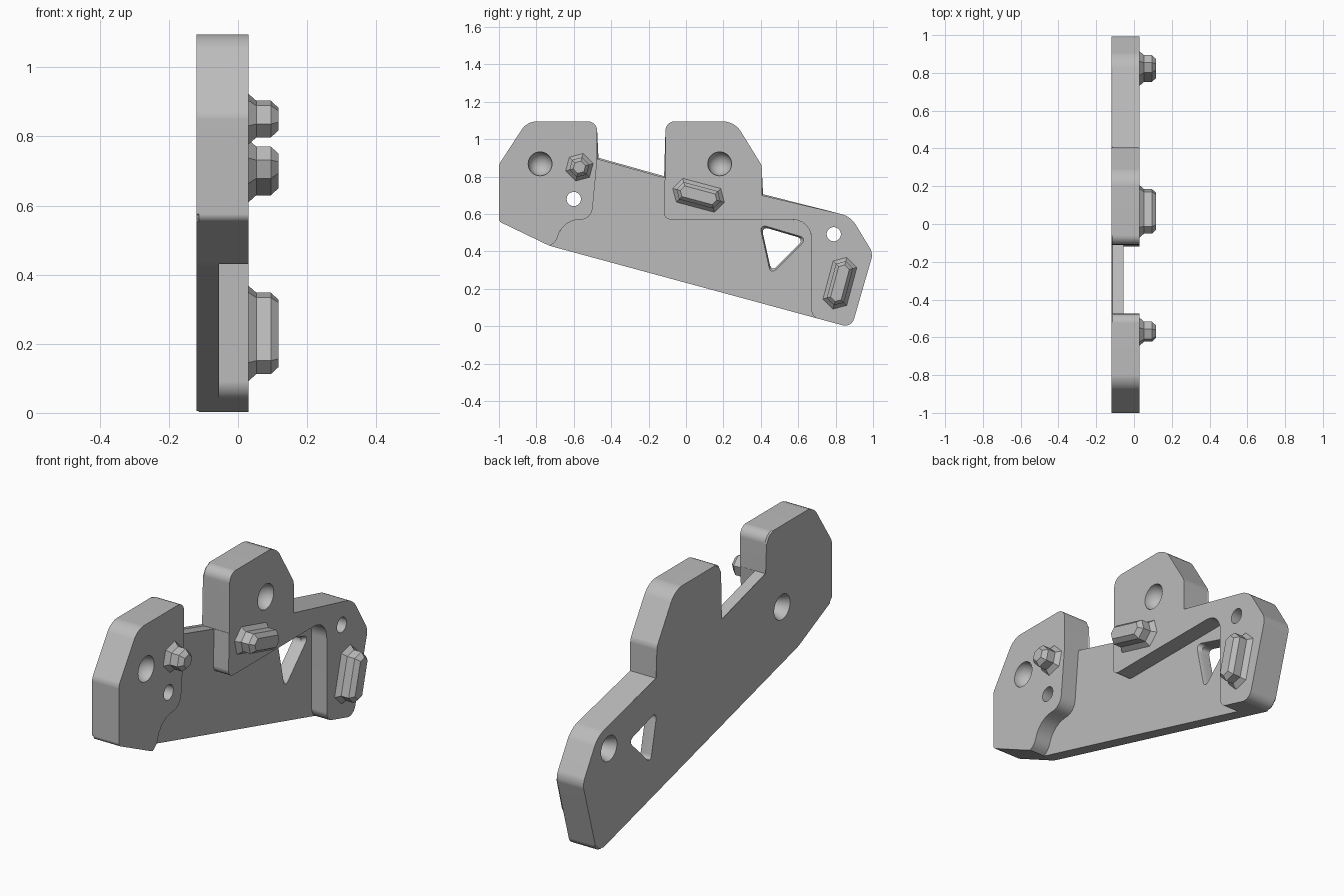
import bpy, bmesh
from math import pi, cos, sin, radians
from mathutils import Vector

if "Cube" in bpy.data.objects:
    bpy.data.objects.remove(bpy.data.objects["Cube"])

grey = bpy.data.materials.new("plain grey")
grey.use_nodes = True
grey.diffuse_color = (0.5, 0.5, 0.5, 1)
grey.node_tree.nodes["Principled BSDF"].inputs["Base Color"].default_value = (0.5, 0.5, 0.5, 1)

BACK, FLOOR, FACE = -0.12, -0.055, 0.03


def rounded(corners, steps=6):
    """Turn (y, z, radius) corners into an outline with arc-like corners."""
    pts = [Vector(c[:2]) for c in corners]
    out = []
    for i, (p, c) in enumerate(zip(pts, corners)):
        if c[2] == 0:
            out.append(p)
            continue
        a = (pts[i - 1] - p).normalized() * c[2] + p
        b = (pts[(i + 1) % len(pts)] - p).normalized() * c[2] + p
        for k in range(steps + 1):
            t = k / steps
            w = 2 * t * (1 - t) * 0.75
            n = (1 - t) ** 2 + t ** 2 + w
            out.append((a * (1 - t) ** 2 + p * w + b * t ** 2) / n)
    return out


def ring(y, z, r, sides=32, stretch=0, tilt=0):
    """Regular polygon, optionally pulled out lengthwise and tilted."""
    pts = []
    for k in range(sides):
        t = 2 * pi * k / sides
        c = cos(t)
        u = c * r + (stretch if c > 0 else -stretch)
        v = sin(t) * r
        pts.append(Vector((y + u * cos(tilt) - v * sin(tilt), z + u * sin(tilt) + v * cos(tilt))))
    return pts


def loft(name, sections, edge=0, segments=1):
    """Skin outlines at successive x positions; edge bevels the first cap."""
    bm = bmesh.new()
    rows = [[bm.verts.new((x, p.x, p.y)) for p in pts] for x, pts in sections]
    cap = bm.faces.new(rows[0])
    bm.faces.new(rows[-1])
    n = len(rows[0])
    for lo, hi in zip(rows, rows[1:]):
        for i in range(n):
            j = (i + 1) % n
            bm.faces.new((lo[i], lo[j], hi[j], hi[i]))
    if edge:
        bmesh.ops.bevel(bm, geom=list(cap.edges), offset=edge, segments=segments,
                        affect='EDGES', profile=0.5, clamp_overlap=True)
    bmesh.ops.recalc_face_normals(bm, faces=bm.faces[:])
    return finish(name, bm)


def finish(name, bm):
    mesh = bpy.data.meshes.new(name)
    bm.to_mesh(mesh)
    bm.free()
    mesh.materials.append(grey)
    ob = bpy.data.objects.new(name, mesh)
    bpy.context.collection.objects.link(ob)
    return ob


# Plate silhouette with two raised lugs and a sloping underside
plate = loft("bracket_plate", [(x, rounded([
    (-1, 0.56, 0.015), (-1, 0.865, 0.015), (-0.85, 1.095, 0.05), (-0.475, 1.095, 0.05),
    (-0.475, 0.895, 0), (-0.11, 0.793, 0), (-0.11, 1.095, 0.05), (0.26, 1.095, 0.06),
    (0.405, 0.86, 0.015), (0.405, 0.7, 0), (0.88, 0.588, 0.05), (1, 0.39, 0.03),
    (0.885, -0.008, 0.05), (-0.73, 0.43, 0.02)])) for x in (BACK, FACE)], 0.007)

# Recess that leaves a thin web between the lugs
pocket = rounded([
    (-0.472, 1.2, 0), (-0.472, 0.92, 0), (-0.505, 0.57, 0.06), (-0.66, 0.57, 0.09),
    (-0.7, 0.43, 0.05), (-0.75, 0.425, 0), (-0.75, 0.2, 0), (0.72, -0.2, 0),
    (0.72, 0.03, 0), (0.67, 0.06, 0.03), (0.67, 0.57, 0.1), (-0.12, 0.57, 0.04),
    (-0.11, 0.9, 0), (-0.11, 1.2, 0)])
cutters = [loft("recess_cutter", [(FLOOR, pocket), (0.2, pocket)], 0.012, 3)]


# Triangular window, slightly wider towards the front
def triangle(s):
    return rounded([(0.493 + a * s, 0.43 + b * s, 0.04)
                    for a, b in ((-0.1, 0.115), (0.155, 0.04), (-0.04, -0.155))])


cutters.append(loft("window_cutter", [(-0.2, triangle(0.9)), (-0.075, triangle(0.9)),
                                      (FLOOR, triangle(1)), (0, triangle(1))]))

# Through holes, countersunk from the back
for y, z in ((-0.6, 0.68), (0.79, 0.492)):
    cutters.append(loft("hole_cutter", [(-0.2, ring(y, z, 0.064)), (BACK, ring(y, z, 0.064)),
                                        (-0.06, ring(y, z, 0.038)), (0.1, ring(y, z, 0.038))]))

# Domed sockets in the front face
for y in (-0.78, 0.18):
    bm = bmesh.new()
    bmesh.ops.create_uvsphere(bm, u_segments=32, v_segments=18, radius=0.064)
    dome = finish("socket_cutter", bm)
    dome.location = (FACE, y, 0.868)
    cutters.append(dome)

for cutter in cutters:
    cutter.hide_render = True
    cutter.hide_viewport = True
    cut = plate.modifiers.new(cutter.name, 'BOOLEAN')
    cut.operation, cut.solver, cut.object = 'DIFFERENCE', 'EXACT', cutter

# Bake the cuts so that sharp edges can be marked on the result
bpy.context.view_layer.update()
baked = bpy.data.meshes.new_from_object(plate.evaluated_get(bpy.context.evaluated_depsgraph_get()))
plate.modifiers.clear()
plate.data = baked
for cutter in cutters:
    bpy.data.objects.remove(cutter)
for ob in bpy.context.selected_objects:
    ob.select_set(False)
plate.select_set(True)
bpy.context.view_layer.objects.active = plate
bpy.ops.object.shade_smooth_by_angle(angle=radians(25))
plate.modifiers.new("flat_normals", 'WEIGHTED_NORMAL').keep_sharp = True

# Six-sided pegs: flared foot, straight shank, chamfered tip
for name, y, z, stretch, tilt in (("front_peg", -0.57, 0.85, 0, 75),
                                  ("middle_peg", 0.067, 0.7, 0.067, -15),
                                  ("rear_peg", 0.823, 0.23, 0.067, 75)):
    loft(name, [(x, ring(y, z, r, 6, stretch, radians(tilt)))
                for x, r in ((FACE - 0.01, 0.076), (FACE, 0.076), (0.053, 0.055),
                             (0.095, 0.055), (0.117, 0.034))])
